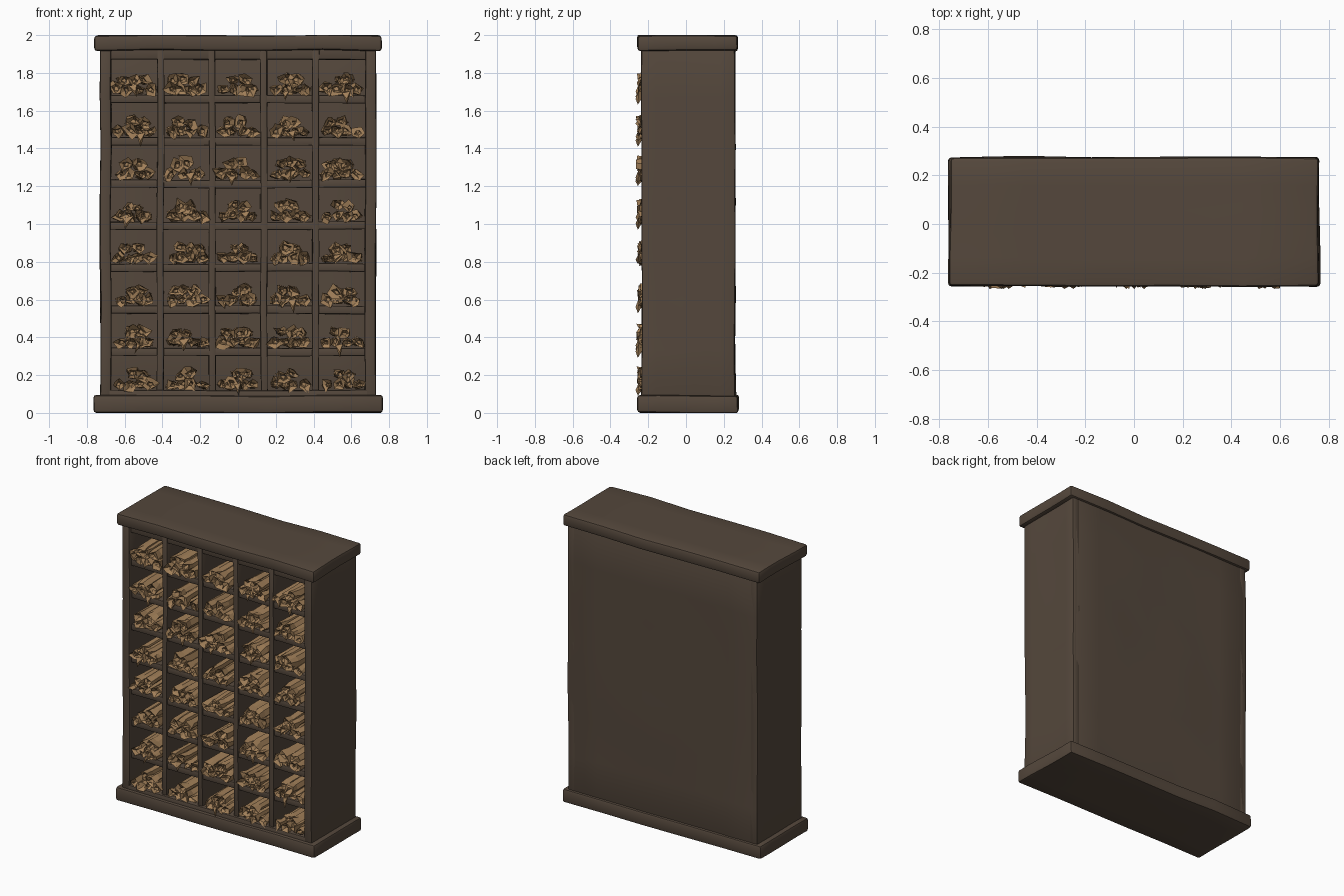
import bpy, bmesh, math, random
from mathutils import Vector, noise

random.seed(7)
if "Cube" in bpy.data.objects:
    bpy.data.objects.remove(bpy.data.objects["Cube"])


def material(name, rgb):
    m = bpy.data.materials.new(name)
    m.use_nodes = True
    m.diffuse_color = (*rgb, 1)
    m.node_tree.nodes["Principled BSDF"].inputs["Base Color"].default_value = (*rgb, 1)
    return m


WOOD = material("dark_wood", (0.090, 0.064, 0.045))
PAPER = material("old_paper", (0.36, 0.215, 0.10))


def finish(bm, name, mat, smooth=False):
    bmesh.ops.recalc_face_normals(bm, faces=bm.faces)
    me = bpy.data.meshes.new(name)
    bm.to_mesh(me)
    bm.free()
    me.materials.append(mat)
    ob = bpy.data.objects.new(name, me)
    bpy.context.collection.objects.link(ob)
    if smooth:
        bpy.ops.object.select_all(action="DESELECT")
        ob.select_set(True)
        bpy.context.view_layer.objects.active = ob
        bpy.ops.object.shade_smooth_by_angle(angle=math.radians(40))
    return ob


def plank(name, x0, x1, y0, y1, z0, z1, bevel=0.008, cuts=3, wobble=0.006):
    """Slightly warped, hand-hewn timber box."""
    bm = bmesh.new()
    bmesh.ops.create_cube(bm, size=1)
    lo, hi = Vector((x0, y0, z0)), Vector((x1, y1, z1))
    for v in bm.verts:
        v.co = Vector([lo[i] + (v.co[i] + 0.5) * (hi[i] - lo[i]) for i in range(3)])
    if bevel:
        bmesh.ops.bevel(bm, geom=bm.edges[:], offset=bevel, segments=2,
                        affect="EDGES", profile=0.5)
    longest = [e for e in bm.edges if e.calc_length() > 0.3]
    bmesh.ops.subdivide_edges(bm, edges=longest, cuts=cuts, use_grid_fill=True)
    for v in bm.verts:
        v.co += noise.noise_vector(v.co * 2.5) * wobble
        v.co.z = min(2, max(0, v.co.z))
    return finish(bm, name, mat=WOOD, smooth=True)


# Cabinet proportions
COLS, ROWS = 5, 8
PITCH_X, PITCH_Z = 0.274, 0.223
FRONT, BACK, INNER = -0.235, 0.26, 0.08
FLOOR = 0.12

# Carcass
plank("back_block", -0.72, 0.72, INNER, BACK, 0.05, 1.95, 0.015, 6, 0.01)
for s, side in ((-1, "right"), (1, "left")):
    xs = sorted((s * 0.672, s * 0.73))
    plank(side + "_side", *xs, FRONT, BACK, 0.05, 1.95, 0.01, 6, 0.008)
plank("header_rail", -0.69, 0.69, -0.215, INNER + 0.02, 1.87, 1.95)
plank("base_rail", -0.69, 0.69, FRONT, INNER + 0.02, 0.05, FLOOR)
plank("top_cap", -0.76, 0.76, -0.255, 0.275, 1.918, 2.0, 0.016, 4, 0.008)
plank("plinth", -0.765, 0.765, -0.255, 0.275, 0.0, 0.092, 0.014, 4, 0.008)

# Dividers and shelves
for i in range(COLS - 1):
    x = (i + 1 - COLS / 2) * PITCH_X
    plank(f"divider_{i + 1}", x - 0.018, x + 0.018, -0.222, INNER + 0.02,
          0.08, 1.92, 0.005, 6)
for r in range(1, ROWS):
    z = FLOOR + r * PITCH_Z
    plank(f"shelf_{r}", -0.69, 0.69, -0.212, INNER + 0.02, z - 0.042, z, 0.005, 6)


def roll(bm, x, z, radius, front):
    """One crumpled paper roll lying front to back, with a dented open end."""
    sides = random.choice((5, 6, 7))
    turn = random.uniform(0, math.tau)
    shape = [random.uniform(0.75, 1.25) for _ in range(sides)]
    drift = random.uniform(-0.012, 0.012)
    rings = []
    # outer wall from back to front, then the hollow end
    for y, k, jitter in ((INNER + 0.01, 1, 0), (front + 0.06, 1, 0.005),
                         (front, 1.08, 0.013), (front + 0.012, 0.6, 0.008),
                         (front + 0.045, 0.3, 0.004)):
        ring = []
        for j in range(sides):
            a = turn + math.tau * j / sides
            d = radius * k * shape[j]
            near = 1 if y < 0 else 0
            ring.append(bm.verts.new((
                x + near * drift + math.cos(a) * d + random.uniform(-jitter, jitter),
                y + random.uniform(-jitter, jitter),
                z + math.sin(a) * d * 0.9 + random.uniform(-jitter, jitter))))
        rings.append(ring)
    for a, b in zip(rings, rings[1:]):
        for j in range(sides):
            n = (j + 1) % sides
            bm.faces.new((a[j], a[n], b[n], b[j]))
    bm.faces.new(rings[-1])


def torn_sheet(bm, x, z, front):
    """Small folded scrap of paper poking out of a pile."""
    w, h = random.uniform(0.015, 0.03), random.uniform(0.04, 0.075)
    lean = random.uniform(-0.02, 0.02)
    a = bm.verts.new((x - w, front + 0.01, z))
    b = bm.verts.new((x + w, front + 0.005, z + 0.01))
    c = bm.verts.new((x + lean, front - 0.012, z - h * 0.5))
    d = bm.verts.new((x + lean * 1.5, front, z - h))
    e = bm.verts.new((x, front + 0.04, z))
    for f in ((a, b, c), (a, c, d), (b, d, c), (a, e, b), (a, d, e), (b, e, d)):
        bm.faces.new(f)


# Scroll piles, one for each pigeonhole
for r in range(ROWS):
    for c in range(COLS):
        bm = bmesh.new()
        cx = (c - (COLS - 1) / 2) * PITCH_X
        base = FLOOR + r * PITCH_Z
        for k in range(4):
            rad = random.uniform(0.027, 0.036)
            roll(bm, cx + (k - 1.5) * 0.052 + random.uniform(-0.008, 0.008),
                 base + rad, rad, random.uniform(-0.25, -0.225))
        upper = random.choice((2, 2, 3))
        shift = random.uniform(-0.025, 0.025)
        for k in range(upper):
            rad = random.uniform(0.027, 0.037)
            roll(bm, cx + shift + (k - (upper - 1) / 2) * 0.052,
                 base + 0.078 + random.uniform(-0.006, 0.012), rad,
                 random.uniform(-0.255, -0.22))
        if random.random() < 0.35:
            torn_sheet(bm, cx + random.uniform(-0.04, 0.04),
                       base + random.uniform(0.01, 0.05), -0.255)
        finish(bm, f"scroll_pile_{r + 1}_{c + 1}", PAPER)
